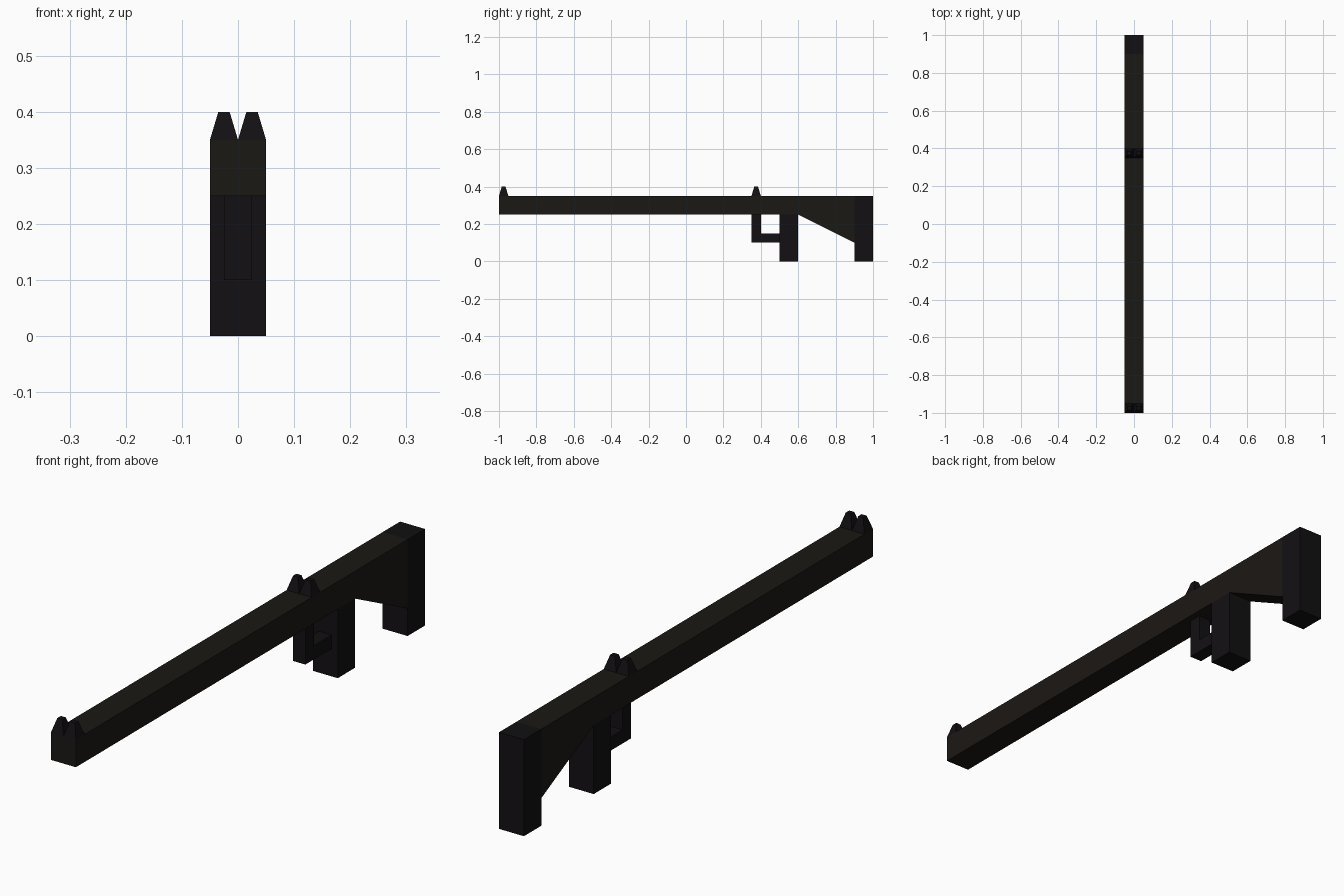
import bpy, bmesh

if "Cube" in bpy.data.objects:
    bpy.data.objects.remove(bpy.data.objects["Cube"])


def material(name, color):
    mat = bpy.data.materials.new(name)
    mat.diffuse_color = (*color, 1)
    mat.use_nodes = True
    mat.node_tree.nodes["Principled BSDF"].inputs["Base Color"].default_value = mat.diffuse_color
    return mat


BROWN = material("dark_brown", (0.011, 0.009, 0.007))
BLACK = material("black", (0.006, 0.005, 0.006))


def finish(name, bm, mat):
    bmesh.ops.recalc_face_normals(bm, faces=bm.faces)
    mesh = bpy.data.meshes.new(name)
    bm.to_mesh(mesh)
    bm.free()
    mesh.materials.append(mat)
    obj = bpy.data.objects.new(name, mesh)
    bpy.context.collection.objects.link(obj)
    return obj


def side_profile(name, points, half_width, mat):
    """Extrude a (y, z) outline across x, centred on x = 0."""
    bm = bmesh.new()
    face = bm.faces.new([bm.verts.new((-half_width, y, z)) for y, z in points])
    moved = bmesh.ops.extrude_face_region(bm, geom=[face])["geom"]
    verts = [v for v in moved if isinstance(v, bmesh.types.BMVert)]
    bmesh.ops.translate(bm, verts=verts, vec=(2 * half_width, 0, 0))
    return finish(name, bm, mat)


def sight_post(name, y):
    """Tapered square post on the right, mirrored to the left."""
    bm = bmesh.new()
    bmesh.ops.create_cube(bm, size=1)
    for v in bm.verts:
        size = 0.02 if v.co.z > 0 else 0.05
        v.co = (0.025 + v.co.x * size, y + v.co.y * size, 0.375 + v.co.z * 0.05)
    obj = finish(name, bm, BLACK)
    mod = obj.modifiers.new("mirror", 'MIRROR')
    mod.use_mirror_merge = False


# Long barrel flowing into the sloped stock
side_profile("barrel_and_stock",
             [(-1, .25), (.6, .25), (.9, .1), (.9, .35), (-1, .35)], .05, BROWN)
# Butt plate and grip
side_profile("butt", [(.9, 0), (1, 0), (1, .35), (.9, .35)], .05, BLACK)
side_profile("grip", [(.5, 0), (.6, 0), (.6, .25), (.5, .25)], .05, BLACK)
# L-shaped trigger guard
side_profile("trigger_guard",
             [(.35, .1), (.5, .1), (.5, .15), (.4, .15), (.4, .25), (.35, .25)],
             .025, BLACK)
# Paired sights
sight_post("front_sight", -0.975)
sight_post("rear_sight", 0.375)
